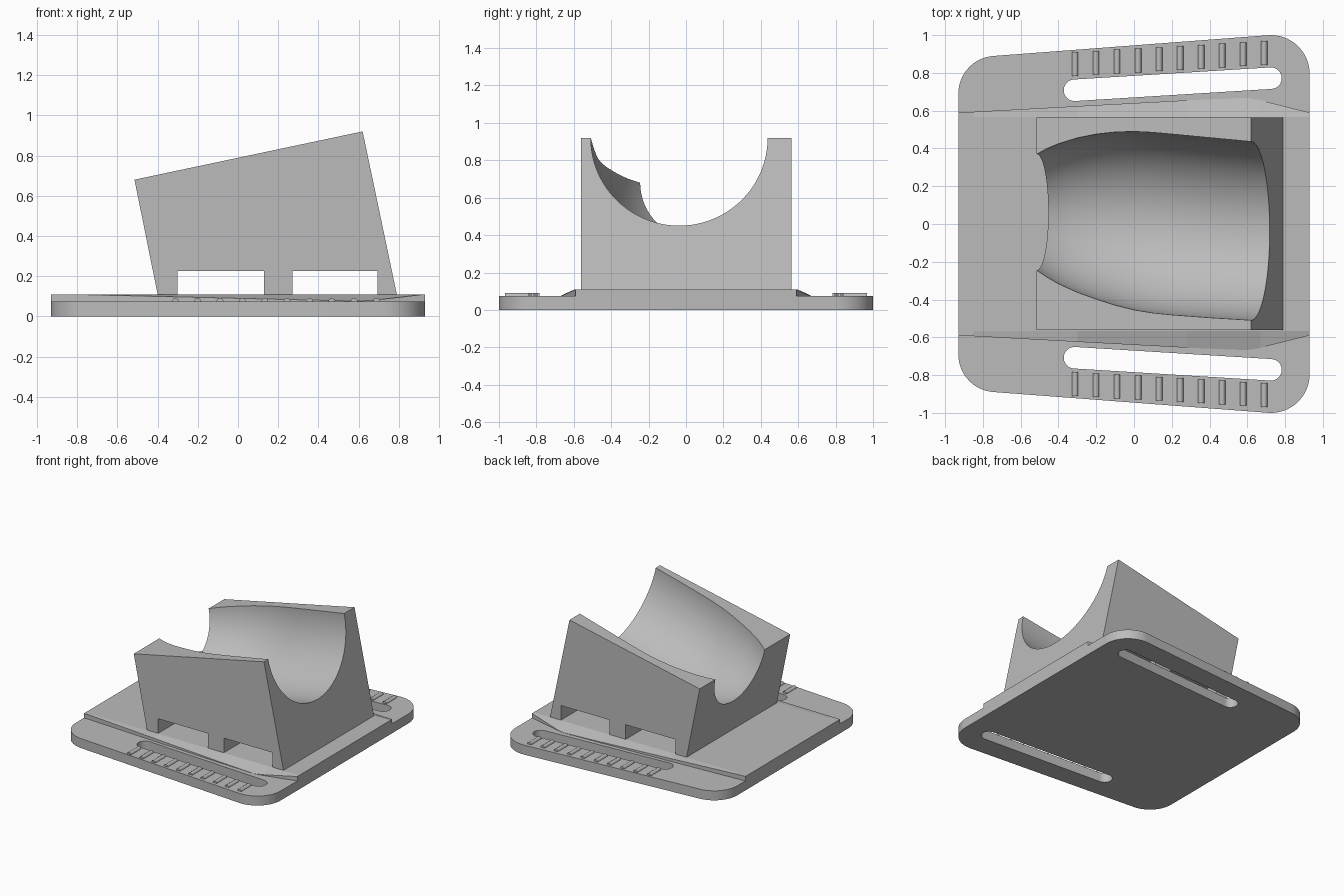
import bpy
import bmesh
from math import sin, cos, pi, radians, atan2
from mathutils import Vector

cube = bpy.data.objects.get("Cube")
if cube:
    bpy.data.objects.remove(cube, do_unlink=True)

grey = bpy.data.materials.new("plain grey")
grey.use_nodes = True
grey.diffuse_color = (0.5, 0.5, 0.5, 1)
grey.node_tree.nodes["Principled BSDF"].inputs["Base Color"].default_value = (0.5, 0.5, 0.5, 1)


def finish(name, bm):
    bmesh.ops.recalc_face_normals(bm, faces=bm.faces)
    mesh = bpy.data.meshes.new(name)
    bm.to_mesh(mesh)
    bm.free()
    mesh.materials.append(grey)
    obj = bpy.data.objects.new(name, mesh)
    bpy.context.collection.objects.link(obj)
    return obj


def loft(name, rings):
    """Closed skin through equal-length rings of points, capped at both ends."""
    bm = bmesh.new()
    loops = [[bm.verts.new(p) for p in ring] for ring in rings]
    n = len(loops[0])
    for a, b in zip(loops, loops[1:]):
        for i in range(n):
            j = (i + 1) % n
            bm.faces.new((a[i], a[j], b[j], b[i]))
    bm.faces.new(loops[0])
    bm.faces.new(loops[-1])
    return finish(name, bm)


def slab(name, outline, z0, z1):
    return loft(name, [[(x, y, z) for x, y in outline] for z in (z0, z1)])


def cut(obj, cutter):
    cutter.hide_render = True
    mod = obj.modifiers.new("cut", 'BOOLEAN')
    mod.operation = 'DIFFERENCE'
    mod.solver = 'EXACT'
    mod.object = cutter
    bpy.context.view_layer.objects.active = obj
    bpy.ops.object.modifier_apply(modifier=mod.name)
    bpy.data.objects.remove(cutter, do_unlink=True)


def smooth(obj, angle=30):
    bpy.ops.object.select_all(action='DESELECT')
    obj.select_set(True)
    bpy.context.view_layer.objects.active = obj
    bpy.ops.object.shade_smooth_by_angle(angle=radians(angle))


def arc(cx, cy, r, a0, a1, steps=16):
    return [(cx + r * cos(a0 + (a1 - a0) * i / steps),
             cy + r * sin(a0 + (a1 - a0) * i / steps)) for i in range(steps + 1)]


# Base plate: flared rounded outline with two strap slots
flare = radians(94.2)
half = arc(0.725, 0.795, 0.205, 0, flare) + arc(-0.73, 0.69, 0.2, flare, pi)
plate = slab("base_plate", half + [(x, -y) for x, y in reversed(half)], 0, 0.075)
left, right, slot_r = Vector((-0.315, 0.708)), Vector((0.725, 0.772)), 0.057
tilt = atan2(right.y - left.y, right.x - left.x)
slot = (arc(*right, slot_r, tilt - pi / 2, tilt + pi / 2)
        + arc(*left, slot_r, tilt + pi / 2, tilt + 3 * pi / 2))
for side in (1, -1):
    cut(plate, slab("slot_cutter", [(x, side * y) for x, y in slot], -0.1, 0.2))
smooth(plate)

# Raised platform: flat middle, long edges drooping towards the slots
edge = [(-0.93, 0.59, 0.11), (-0.85, 0.594, 0.11), (-0.3, 0.624, 0.097), (0.28, 0.655, 0.083),
        (0.6, 0.668, 0.076), (0.67, 0.655, 0.08), (0.93, 0.59, 0.11)]
loft("raised_platform",
     [[(x, -y, 0.074), (x, -y, z), (x, -0.566, 0.11),
       (x, 0.566, 0.11), (x, y, z), (x, y, 0.074)] for x, y, z in edge])

# Strap grip ribs: rows of small half-round bars beside the slots
for side, label in ((1, "back"), (-1, "front")):
    for i in range(10):
        x, y = -0.312 + 0.1112 * i, 0.847 + 0.0064 * i
        section = [(x + dx, 0.074 + dz) for dx, dz in arc(0, 0, 0.017, 0, pi, 8)]
        rib = loft(f"{label}_grip_rib_{i + 1}",
                   [[(px, side * (y + e), pz) for px, pz in section] for e in (-0.063, 0.063)])
        smooth(rib, 40)

# Cradle block: leaning profile with two strap tunnels
profile = [(-0.398, 0.1), (-0.515, 0.68), (0.62, 0.92), (0.792, 0.1), (0.695, 0.1),
           (0.695, 0.225), (0.27, 0.225), (0.27, 0.1), (0.13, 0.1), (0.13, 0.225),
           (-0.302, 0.225), (-0.302, 0.1)]
block = loft("cradle_block", [[(x, y, z) for x, z in profile] for y in (-0.562, 0.565)])

# Rounded trough, narrowing at the low end
rim = [(-0.57, -0.205, 0.335), (-0.515, -0.245, 0.37), (-0.46, -0.282, 0.4),
       (-0.4, -0.317, 0.425), (-0.3, -0.362, 0.456), (-0.2, -0.398, 0.476),
       (-0.1, -0.43, 0.487), (0, -0.455, 0.49), (0.1, -0.471, 0.485),
       (0.2, -0.481, 0.476), (0.4, -0.496, 0.457), (0.68, -0.513, 0.431)]
slope = atan2(0.24, 1.135)
rings = []
for x, lo, hi in rim:
    mid, r = (lo + hi) / 2, (hi - lo) / 2
    z = 0.68 + (x + 0.515) * 0.24 / 1.135
    section = [(-r, 0.2)] + arc(0, 0, r, pi + 0.03, 2 * pi - 0.03, 48) + [(r, 0.2)]
    rings.append([(x - w * sin(slope), mid + v, z + 1.015 * w * cos(slope)) for v, w in section])
cut(block, loft("trough_cutter", rings))
smooth(block)
